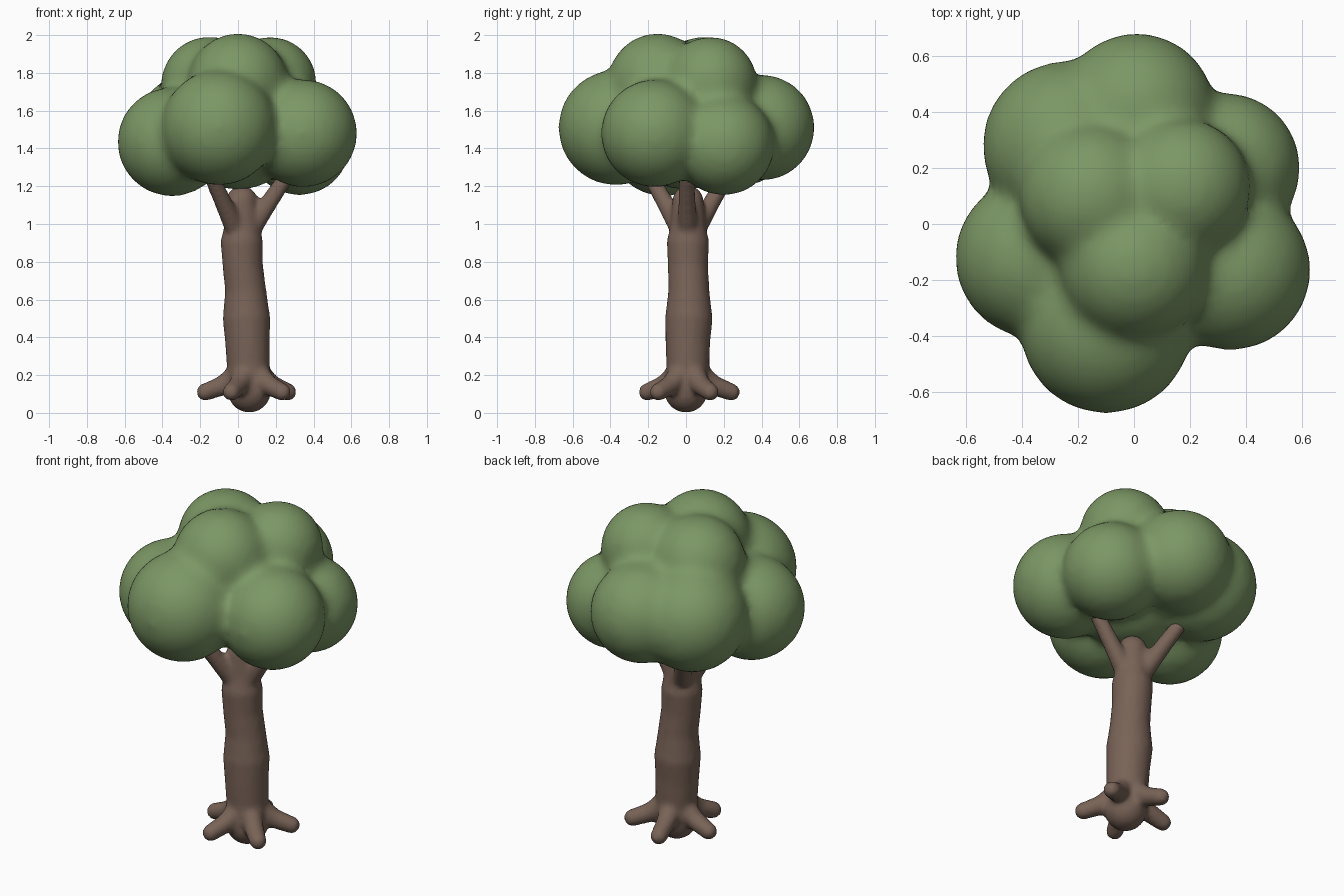
import bpy, bmesh, math
from mathutils import Vector, Matrix

if "Cube" in bpy.data.objects:
    bpy.data.objects.remove(bpy.data.objects["Cube"])


def ball(bm, centre, r):
    bmesh.ops.create_icosphere(bm, subdivisions=4, radius=r,
                               matrix=Matrix.Translation(centre))


def limb(bm, points):
    """Rounded tapering limb through (x, y, z, radius) points."""
    for x, y, z, r in points:
        ball(bm, (x, y, z), r)
    for a, b in zip(points, points[1:]):
        pa, pb = Vector(a[:3]), Vector(b[:3])
        d = pb - pa
        rot = d.to_track_quat('Z', 'Y').to_matrix().to_4x4()
        bmesh.ops.create_cone(bm, cap_ends=True, segments=24,
                              radius1=a[3], radius2=b[3], depth=d.length,
                              matrix=Matrix.Translation((pa + pb) / 2) @ rot)


def finish(bm, name, colour, voxel, iterations):
    """Fuse the overlapping shapes and soften the joints."""
    me = bpy.data.meshes.new(name)
    bm.to_mesh(me)
    bm.free()
    ob = bpy.data.objects.new(name, me)
    bpy.context.collection.objects.link(ob)
    mat = bpy.data.materials.new(name + "_colour")
    mat.diffuse_color = (*colour, 1)
    mat.use_nodes = True
    mat.node_tree.nodes["Principled BSDF"].inputs["Base Color"].default_value = mat.diffuse_color
    me.materials.append(mat)
    remesh = ob.modifiers.new("fuse", 'REMESH')
    remesh.mode = 'VOXEL'
    remesh.voxel_size = voxel
    remesh.use_smooth_shade = True
    smooth = ob.modifiers.new("soften", 'SMOOTH')
    smooth.factor = 0.5
    smooth.iterations = iterations
    return ob


# Trunk with a gentle wobble and rounded ends
bm = bmesh.new()
limb(bm, [(.06, 0, .115, .114), (.055, .01, .25, .114), (.05, .01, .38, .119),
          (.045, .015, .50, .126), (.04, .015, .65, .109), (.025, .01, .78, .107),
          (.02, .01, .90, .112), (.022, .012, 1.0, .093), (.02, .01, 1.12, .083)])

# Five roots spreading from the base
for k in range(5):
    a = math.radians(30 + 72 * k)
    c, s = math.cos(a), math.sin(a)
    limb(bm, [(.06 + d * c, .01 + d * s, z, r) for d, z, r in
              ((.05, .21, .065), (.14, .145, .053), (.235, .11, .047))])

# Three branches rising into the canopy
for x, y in ((.33, .0), (-.19, .28), (-.19, -.25)):
    base = Vector((.02, .01, .90))
    tip = Vector((x, y, 1.36))
    limb(bm, [(*base, .06), (*base.lerp(tip, .45), .047), (*tip, .036)])
finish(bm, "trunk", (.19, .125, .095), .015, 6)

# Canopy of fused leaf clumps
bm = bmesh.new()
for x, y, z, r in [(-.10, -.37, 1.51, .307), (.345, -.165, 1.48, .287),
                   (.325, .20, 1.42, .270), (.01, .40, 1.51, .282),
                   (-.24, .28, 1.50, .302), (-.35, -.12, 1.435, .290),
                   (0, -.15, 1.745, .266), (-.15, .10, 1.735, .260),
                   (.17, .13, 1.745, .248), (0, 0, 1.52, .34)]:
    ball(bm, (x, y, z), r)
finish(bm, "canopy", (.20, .31, .13), .025, 16)
